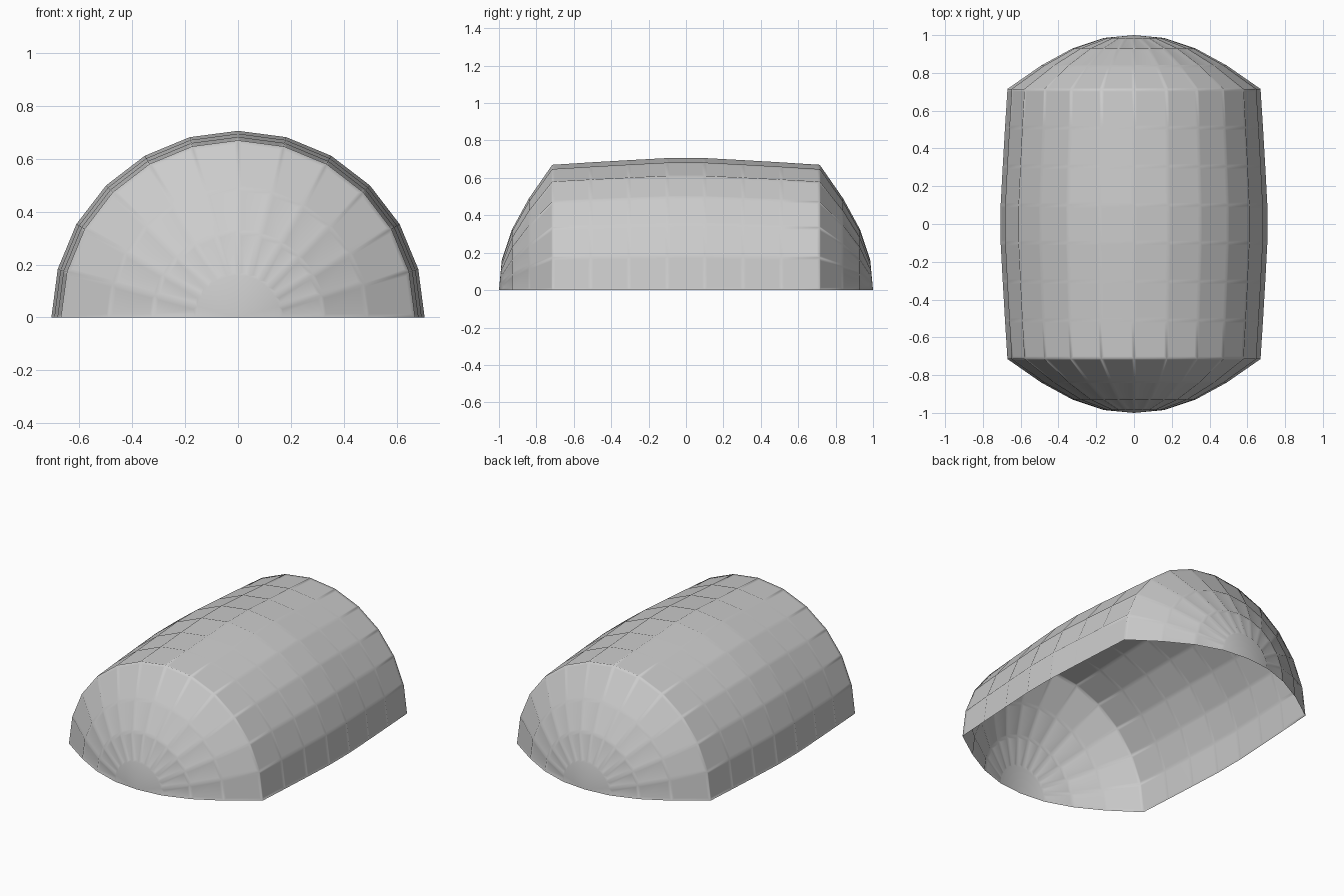
import bpy, bmesh
from math import radians
from mathutils import Vector

if "Cube" in bpy.data.objects:
    bpy.data.objects.remove(bpy.data.objects["Cube"])

# Half profile (y, radius) from the middle of the barrel to the tip of the domed end
half = [(0.1, 0.706), (0.305, 0.695), (0.51, 0.683), (0.715, 0.67),
        (0.84, 0.49), (0.93, 0.325), (0.985, 0.16), (1.0, 0.0)]
profile = [(-y, r) for y, r in reversed(half)] + half

bm = bmesh.new()
verts = [bm.verts.new((r, y, 0)) for y, r in profile]
edges = [bm.edges.new(pair) for pair in zip(verts, verts[1:])]

# Sweep the profile through half a turn: 12 flat sides over the top
bmesh.ops.spin(bm, geom=verts + edges, cent=(0, 0, 0), axis=(0, -1, 0),
               angle=radians(180), steps=12)
bmesh.ops.remove_doubles(bm, verts=bm.verts, dist=1e-4)

# Make all normals face outward
bm.normal_update()
inward = [f for f in bm.faces if f.normal.dot(f.calc_center_median()) < 0]
bmesh.ops.reverse_faces(bm, faces=inward)
bm.normal_update()

# Recessed panels leave shallow ribs; the end caps stay plain
panels = [f for f in bm.faces if len(f.verts) == 4]
bmesh.ops.inset_individual(bm, faces=panels, thickness=0.014, depth=-0.005,
                           use_even_offset=True)

# Keep the open rim flat on the ground plane
for v in bm.verts:
    if v.is_boundary or v.co.z < 0:
        v.co.z = 0
for f in bm.faces:
    f.smooth = True

mesh = bpy.data.meshes.new("shell")
bm.to_mesh(mesh)
bm.free()
shell = bpy.data.objects.new("barrel_vault_shell", mesh)
bpy.context.collection.objects.link(shell)

# Large panels dominate the shading so they read as flat
wn = shell.modifiers.new("flat_panels", 'WEIGHTED_NORMAL')
wn.weight = 100
